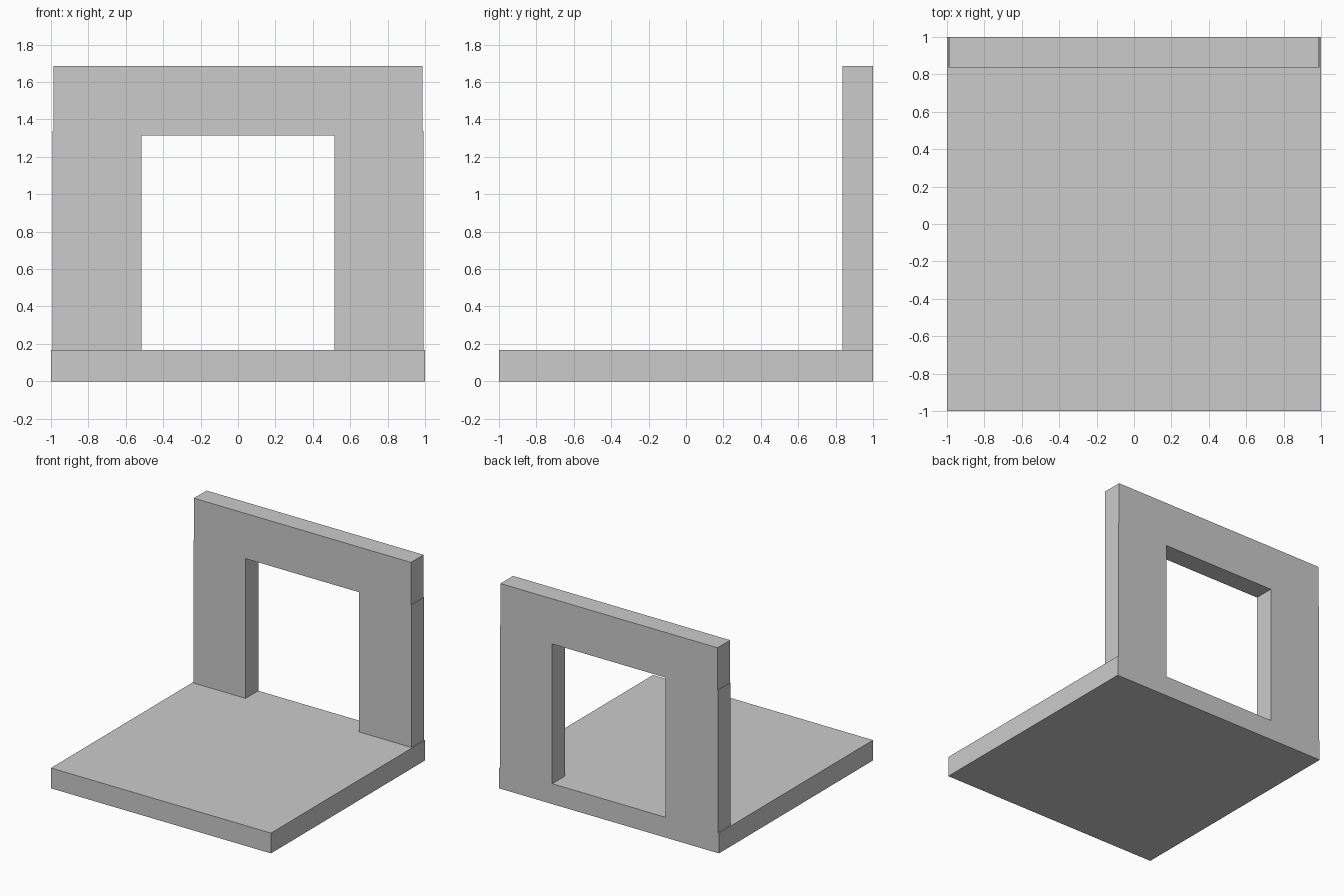
import bpy, bmesh

if "Cube" in bpy.data.objects:
    bpy.data.objects.remove(bpy.data.objects["Cube"])

def extruded(name, profile, y0, y1):
    """Extrude an x/z outline from y0 to y1."""
    bm = bmesh.new()
    face = bm.faces.new([bm.verts.new((x, y0, z)) for x, z in profile])
    res = bmesh.ops.extrude_face_region(bm, geom=[face])
    moved = [g for g in res["geom"] if isinstance(g, bmesh.types.BMVert)]
    bmesh.ops.translate(bm, verts=moved, vec=(0, y1 - y0, 0))
    bmesh.ops.recalc_face_normals(bm, faces=bm.faces)
    mesh = bpy.data.meshes.new(name)
    bm.to_mesh(mesh)
    bm.free()
    obj = bpy.data.objects.new(name, mesh)
    bpy.context.collection.objects.link(obj)
    return obj

FLOOR, TOP = 0.167, 1.686

# Floor slab
extruded("floor_slab", [(-1, 0), (1, 0), (1, FLOOR), (-1, FLOOR)], -1, 1)

# Back wall with doorway; lintel is slightly narrower than the piers
half = [(0.516, 1.315), (0.516, FLOOR), (0.991, FLOOR),
        (0.991, 1.338), (0.987, 1.338), (0.987, TOP)]
outline = half + [(-x, z) for x, z in reversed(half)]
extruded("doorway_wall", outline, 0.836, 1)
